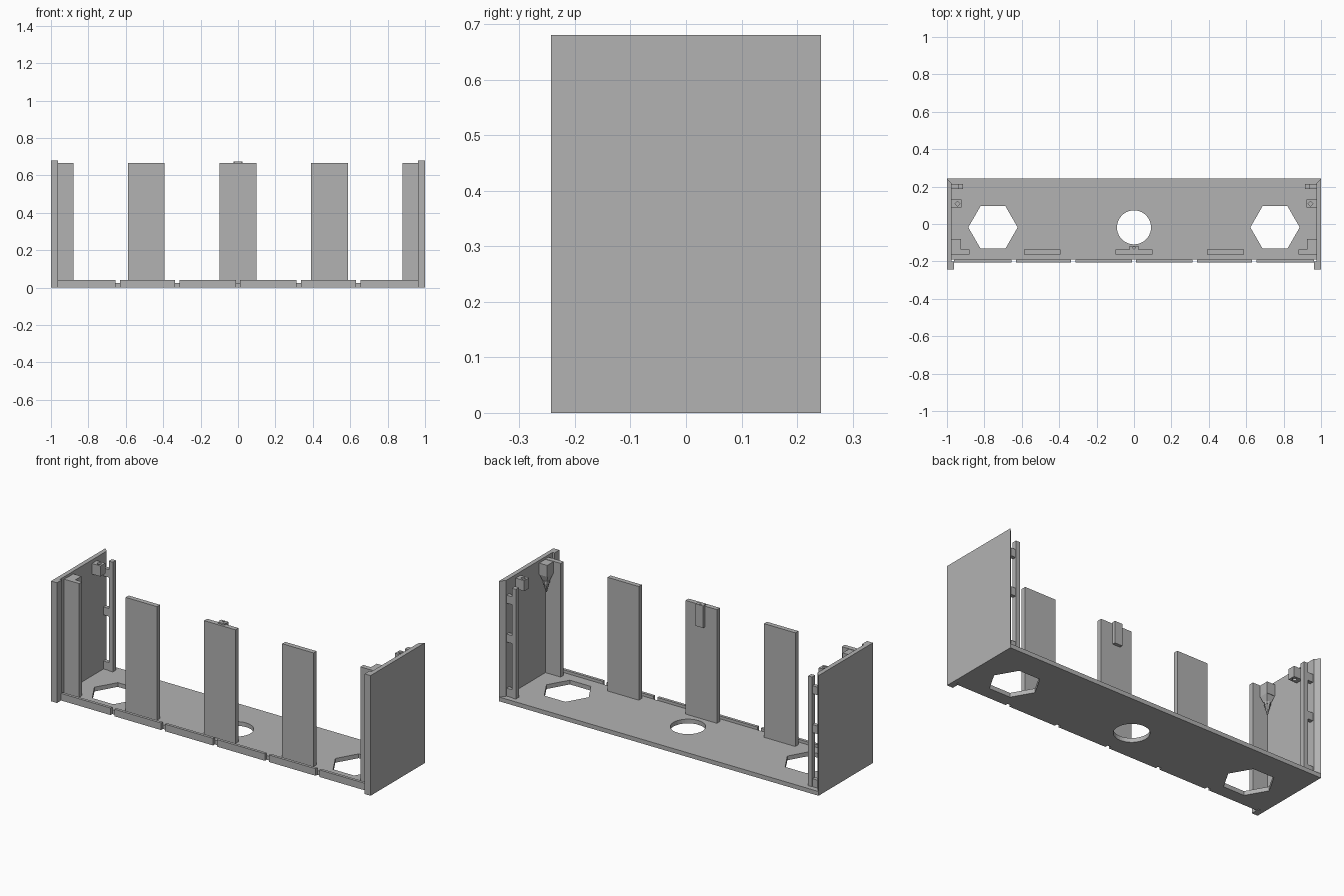
import bpy, bmesh, math

if "Cube" in bpy.data.objects:
    bpy.data.objects.remove(bpy.data.objects["Cube"])

grey = bpy.data.materials.new("plain grey")
grey.diffuse_color = (0.448, 0.448, 0.448, 1)
grey.use_nodes = True
grey.node_tree.nodes["Principled BSDF"].inputs["Base Color"].default_value = grey.diffuse_color


def prism(name, pts, z0, z1, top_scale=None):
    """Extrude an xy outline from z0 to z1."""
    bm = bmesh.new()
    face = bm.faces.new([bm.verts.new((x, y, z0)) for x, y in pts])
    ext = bmesh.ops.extrude_face_region(bm, geom=[face])
    for v in ext["geom"]:
        if isinstance(v, bmesh.types.BMVert):
            v.co.z = z1
    bmesh.ops.recalc_face_normals(bm, faces=bm.faces)
    me = bpy.data.meshes.new(name)
    bm.to_mesh(me)
    bm.free()
    me.materials.append(grey)
    ob = bpy.data.objects.new(name, me)
    bpy.context.collection.objects.link(ob)
    return ob


def box(name, x0, x1, y0, y1, z0, z1):
    return prism(name, [(x0, y0), (x1, y0), (x1, y1), (x0, y1)], z0, z1)


def ngon(cx, cy, r, n, turn=0.0):
    return [(cx + r * math.cos(turn + 2 * math.pi * i / n),
             cy + r * math.sin(turn + 2 * math.pi * i / n)) for i in range(n)]


def taper(name, cx, cy, r0, r1, z0, z1, n, turn=0.0):
    """Frustum with radius r0 at z0 and r1 at z1."""
    ob = prism(name, ngon(cx, cy, 1, n, turn), z0, z1)
    for v in ob.data.vertices:
        r = r0 if abs(v.co.z - z0) < 1e-5 else r1
        v.co.x = cx + (v.co.x - cx) * r
        v.co.y = cy + (v.co.y - cy) * r
    return ob


def cut(ob, pts, z0, z1):
    cutter = prism("cutter", pts, z0, z1)
    cutter.hide_render = True
    mod = ob.modifiers.new("hole", 'BOOLEAN')
    mod.operation, mod.object, mod.solver = 'DIFFERENCE', cutter, 'EXACT'
    bpy.context.view_layer.objects.active = ob
    bpy.ops.object.modifier_apply(modifier=mod.name)
    bpy.data.objects.remove(cutter)


# Floor plate, mitred into the walls at the back, with three openings
floor = prism("floor", [(-.975, -.19), (.975, -.19), (.975, .218), (1, .243),
                        (-1, .243), (-.975, .218)], 0, .024)
for x, r, n in ((-.754, .132, 6), (0, .091, 40), (.754, .132, 6)):
    cut(floor, ngon(x, -.018, r, n), -.1, .1)

# Front lip in six segments
edges = [-.963, -.642, -.325, 0, .325, .642, .963]
for i in range(6):
    a = edges[i] + (.012 if i > 0 else 0)
    b = edges[i + 1] - (.012 if i < 5 else 0)
    box("front_lip", a, b, -.206, -.19, 0, .04)

# Three upright front slats
for x in (-.491, 0, .489):
    box("slat", x - .098, x + .098, -.163, -.136, .024, .667)

# Clip on the back of the middle slat
clip = box("slat_clip", -.024, .024, -.136, -.118, .55, .675)
cut(clip, ngon(0, -.127, .006, 12), .6, .8)
box("clip_top", -.02, .02, -.15, -.136, .667, .675)

for s in (-1, 1):
    # Side wall with front flange and mitred back edge
    prism("side_wall", [(s * x, y) for x, y in (
        (1, -.243), (.963, -.243), (.963, -.2), (.975, -.2),
        (.975, .218), (1, .243))], 0, .68)

    def side(name, x0, x1, y0, y1, z0, z1):
        return box(name, min(s * x0, s * x1), max(s * x0, s * x1), y0, y1, z0, z1)

    # End slat beside the wall
    side("end_slat", .88, .975, -.163, -.136, .024, .667)

    # Front corner block with stepped, pointed underside
    side("corner_block", .925, .975, -.136, -.08, .60, .665)
    taper("corner_taper", s * .95, -.108, .02, .036, .565, .60, 4, math.pi / 4)
    taper("corner_step", s * .95, -.108, .018, .018, .55, .565, 8)
    taper("corner_point", s * .95, -.108, .004, .016, .50, .55, 8)

    # Drilled block further back
    block = side("rear_block", .922, .975, .087, .13, .60, .66)
    cut(block, ngon(s * .944, .108, .014, 4), .57, .7)

    # Thin rear post held by brackets
    side("rear_post", .915, .94, .187, .215, .024, .645)
    for z in (.55, .33, .024):
        side("post_bracket", .94, .975, .19, .212, z, z + .045)
